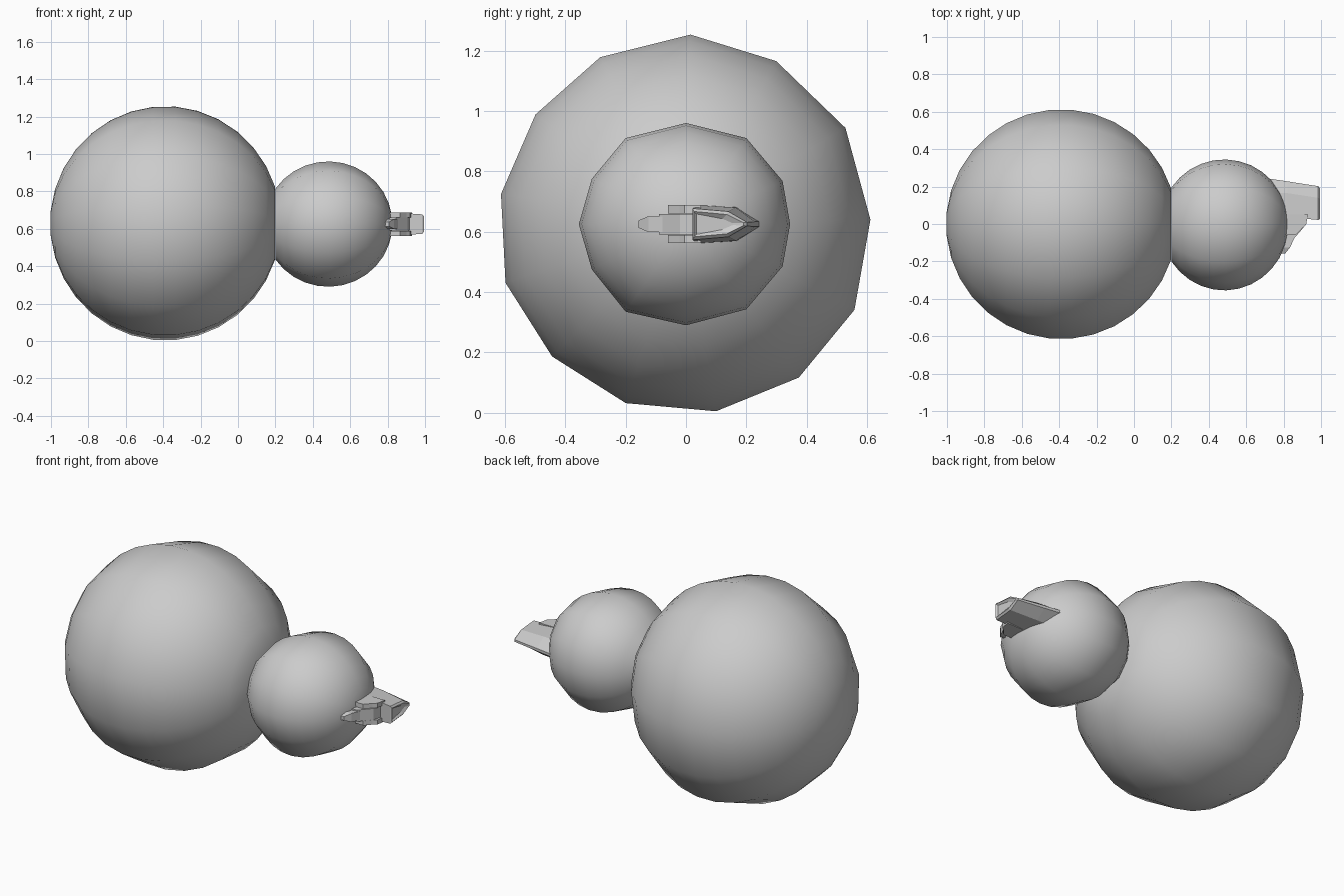
import bpy, bmesh, math

if "Cube" in bpy.data.objects:
    bpy.data.objects.remove(bpy.data.objects["Cube"])


def loft(name, rings, cap=True, smooth=None):
    """Skin a series of equal-length closed rings."""
    bm = bmesh.new()
    vs = [[bm.verts.new(p) for p in r] for r in rings]
    n = len(vs[0])
    for a, b in zip(vs, vs[1:]):
        for i in range(n):
            j = (i + 1) % n
            bm.faces.new((a[i], a[j], b[j], b[i]))
    if cap:
        bm.faces.new(vs[0])
        bm.faces.new(vs[-1])
    bmesh.ops.recalc_face_normals(bm, faces=bm.faces)
    me = bpy.data.meshes.new(name)
    bm.to_mesh(me)
    bm.free()
    ob = bpy.data.objects.new(name, me)
    bpy.context.collection.objects.link(ob)
    bpy.ops.object.select_all(action='DESELECT')
    ob.select_set(True)
    bpy.context.view_layer.objects.active = ob
    if smooth:
        bpy.ops.object.shade_smooth_by_angle(angle=math.radians(smooth))
    return ob


def ball(name, cx, rx, cz, outline, t0, t1, steps):
    """Sphere along x whose cross-section is a hand-cut polygon."""
    rings = []
    for k in range(steps + 1):
        t = math.radians(t0 + (t1 - t0) * k / steps)
        s = math.sin(t)
        rings.append([(cx + rx * math.cos(t), y * s, cz + (z - cz) * s)
                      for y, z in outline])
    return loft(name, rings, smooth=40)


# Large 13-sided ball
big = [(.015, 1.255), (.30, 1.167), (.53, .945), (.613, .64), (.56, .34),
       (.375, .115), (.10, .003), (-.20, .03), (-.445, .185), (-.60, .43),
       (-.615, .725), (-.50, .99), (-.285, 1.18)]
ball("large_ball", -.388, .617, .63, big, 174, 18.2, 14)

# Small 12-sided ball
small = [(0, .96), (.20, .91), (.32, .768), (.345, .625), (.32, .485),
         (.20, .343), (0, .29), (-.20, .335), (-.312, .475), (-.355, .625),
         (-.312, .775), (-.20, .91)]
ball("small_ball", .483, .343, .625, small, 145.6, 8, 12)


def prism(name, outline, z0, z1, inset=0):
    return loft(name, [[(x, y, z) for x, y in outline] for z in (z0, z1)])


# Nose wedge: hull cross-sections along x, ending in a recessed triangular face
Z = .625


def hull(x, front, shoulder, tip, h, hs, ht):
    return [(x, front, Z + h), (x, shoulder, Z + hs), (x, tip, Z + ht),
            (x, tip, Z - ht), (x, shoulder, Z - hs), (x, front, Z - h)]


loft("nose_wedge", [
    hull(.72, .04, .17, .243, .064, .057, .008),
    hull(.82, .037, .165, .228, .063, .055, .008),
    hull(.985, .022, .14, .202, .052, .042, .006),
    hull(.994, .026, .135, .190, .042, .032, .005),
    hull(.985, .034, .12, .155, .034, .018, .003)])

# Cheek plates above and below the nose opening
for s, label in ((1, "upper"), (-1, "lower")):
    prism(label + "_cheek_plate",
          [(.76, .05), (.93, .05), (.92, -.005), (.90, -.022),
           (.865, -.06), (.80, -.06)], Z + s * .036, Z + s * .063)

# Jaw block and pointed tongue in front
prism("jaw_block", [(.76, .04), (.92, .04), (.905, -.02), (.845, -.09),
                    (.78, -.09)], Z - .034, Z + .034)
loft("front_tongue", [
    [(.77, -.05, Z + h), (.868, -.05, Z + h), (.868, -.05, Z - h), (.77, -.05, Z - h)]
    if i == 0 else
    [(.75, y, Z + h), (x, y, Z + h), (x, y, Z - h), (.75, y, Z - h)]
    for i, (x, y, h) in enumerate([(.868, -.05, .026), (.835, -.125, .026),
                                   (.808, -.158, .012)])])
